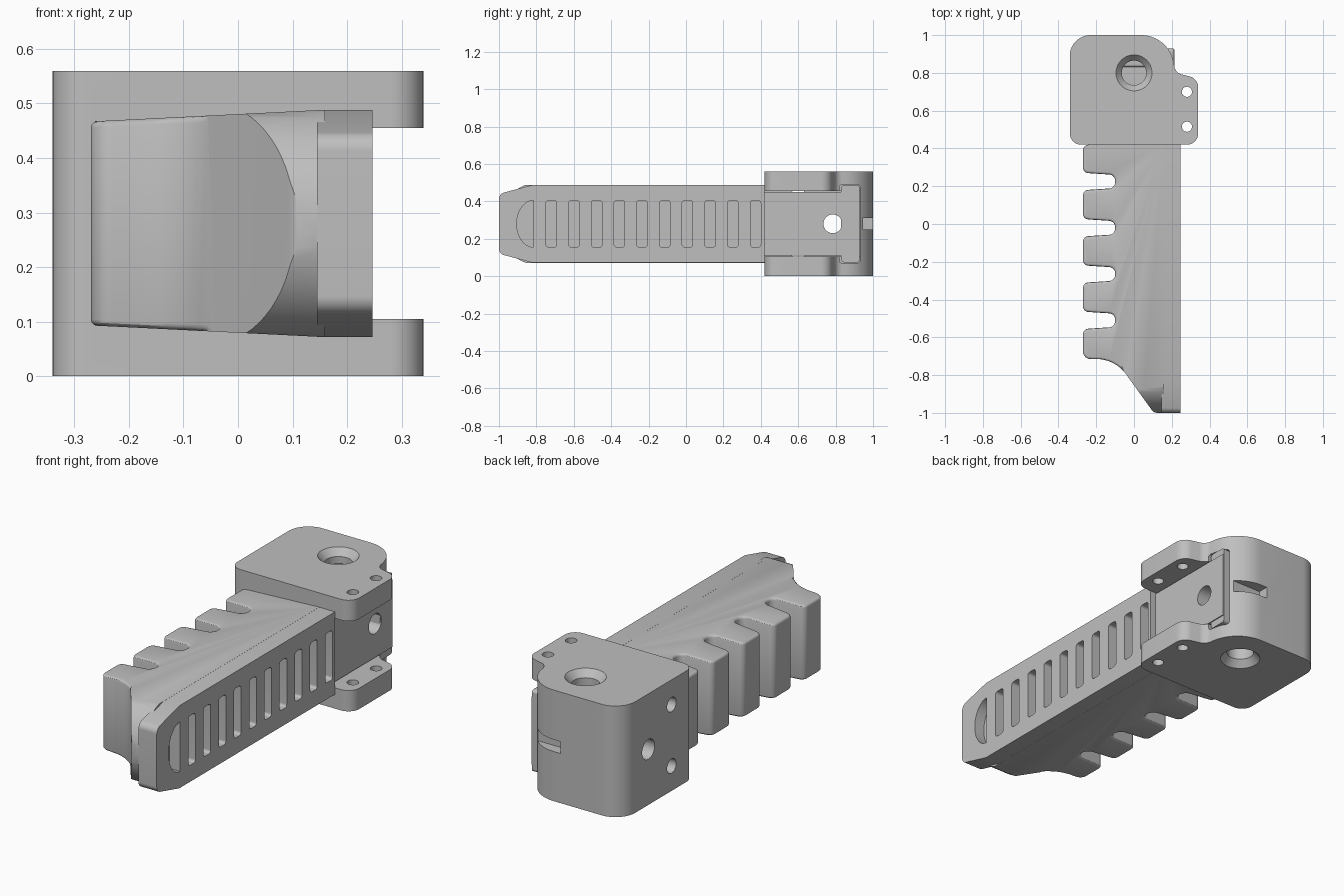
import bpy, bmesh, math
from mathutils import Vector

cube = bpy.data.objects.get("Cube")
if cube:
    bpy.data.objects.remove(cube, do_unlink=True)

MID = 0.28  # height of the symmetry plane

grey = bpy.data.materials.new("plain_grey")
grey.use_nodes = True
grey.diffuse_color = (0.52, 0.52, 0.52, 1)
grey.node_tree.nodes["Principled BSDF"].inputs["Base Color"].default_value = (0.52, 0.52, 0.52, 1)


def rounded(corners, seg=8):
    """Outline from (a, b, radius) corners, each replaced by an arc."""
    out = []
    n = len(corners)
    for i, (a, b, r) in enumerate(corners):
        p = Vector((a, b))
        if r == 0:
            out.append(p)
            continue
        u = (Vector(corners[i - 1][:2]) - p).normalized()
        v = (Vector(corners[(i + 1) % n][:2]) - p).normalized()
        half = u.angle(v) / 2
        centre = p + (u + v).normalized() * r / math.sin(half)
        start = p + u * r / math.tan(half) - centre
        end = p + v * r / math.tan(half) - centre
        for k in range(seg + 1):
            out.append(centre + start.lerp(end, k / seg).normalized() * r)
    return out


def circle(a, b, r, n=40):
    return [Vector((a + r * math.cos(2 * math.pi * k / n),
                    b + r * math.sin(2 * math.pi * k / n))) for k in range(n)]


def rect(a0, a1, b0, b1, r=0.0):
    return rounded([(a0, b0, r), (a1, b0, r), (a1, b1, r), (a0, b1, r)])


def prism(name, outline, axis, lo, hi, end_scale=None):
    """Extrude an outline along x (outline in y, z) or z (outline in x, y)."""
    bm = bmesh.new()
    centre = sum(outline, Vector((0, 0))) / len(outline)
    rings = []
    for h, s in ((lo, 1), (hi, end_scale or 1)):
        ring = []
        for p in outline:
            q = centre + (p - centre) * s
            ring.append(bm.verts.new((h, q.x, q.y) if axis == 'x' else (q.x, q.y, h)))
        rings.append(ring)
        bm.faces.new(ring)
    for i in range(len(outline)):
        bm.faces.new((rings[0][i - 1], rings[0][i], rings[1][i], rings[1][i - 1]))
    bmesh.ops.recalc_face_normals(bm, faces=bm.faces)
    mesh = bpy.data.meshes.new(name)
    bm.to_mesh(mesh)
    bm.free()
    mesh.materials.append(grey)
    obj = bpy.data.objects.new(name, mesh)
    bpy.context.collection.objects.link(obj)
    return obj


def activate(obj):
    bpy.ops.object.select_all(action='DESELECT')
    obj.select_set(True)
    bpy.context.view_layer.objects.active = obj


def carve(obj, cutters, operation='DIFFERENCE'):
    for c in cutters:
        mod = obj.modifiers.new("carve", 'BOOLEAN')
        mod.operation, mod.solver, mod.object = operation, 'EXACT', c
        activate(obj)
        bpy.ops.object.modifier_apply(modifier=mod.name)
        bpy.data.objects.remove(c, do_unlink=True)


def cutter(outline, axis, lo, hi, end_scale=None):
    obj = prism("cutter", outline, axis, lo, hi, end_scale)
    obj.hide_render = True
    return obj


# Grip body: toothed outline with four finger grooves and a sloping butt
corners = [(0.16, 0.42, 0), (-0.27, 0.42, 0.03)]
for i in range(4):
    c = 0.225 - 0.245 * i
    corners += [(-0.27, c + 0.046, 0.03), (-0.10, c + 0.035, 0.033),
                (-0.10, c - 0.035, 0.033), (-0.27, c - 0.046, 0.03)]
corners += [(-0.27, -0.715, 0.04), (-0.10, -0.715, 0.19), (0.105, -1.0, 0.04), (0.16, -1.0, 0)]
body = prism("grip_body", rounded(corners), 'z', MID - 0.2, MID + 0.2)

# Soften the grip side rims, then taper the thickness toward the teeth
bm = bmesh.new()
bm.from_mesh(body.data)
rims = [e for e in bm.edges
        if abs(e.verts[0].co.z - e.verts[1].co.z) < 0.001
        and all(v.co.x < -0.05 and v.co.y < 0.41 for v in e.verts)]
bmesh.ops.bevel(bm, geom=rims, offset=0.012, segments=3, profile=0.5,
                affect='EDGES', clamp_overlap=False)
for v in bm.verts:
    half = 0.187 + (v.co.x + 0.27) * 0.05
    v.co.z = MID + (v.co.z - MID) * half / 0.2
bm.to_mesh(body.data)
bm.free()

# Round off the butt of the body behind the back strap
end = [Vector((0.6, MID - 0.22)), Vector((0.6, MID + 0.22))]
for k in range(33):
    a = math.pi / 2 + math.pi * k / 32
    end.append(Vector((-0.79 + 0.21 * math.cos(a), MID + 0.22 * math.sin(a))))
carve(body, [cutter(end, 'x', -0.5, 0.5)], 'INTERSECT')

# Back strap with chamfered tip and a row of slots
strap = prism("back_strap", rounded([
    (0.42, MID - 0.208, 0), (0.42, MID + 0.208, 0), (-0.82, MID + 0.208, 0),
    (-1.0, MID + 0.16, 0.035), (-1.0, MID - 0.16, 0.035), (-0.82, MID - 0.208, 0)]),
    'x', 0.145, 0.247)
slots = []
for i in range(10):
    y = -0.72 + 0.1213 * i
    slots.append(cutter(rect(y - 0.028, y + 0.028, MID - 0.125, MID + 0.125, 0.014), 'x', 0.19, 0.3))
half_round = [Vector((-0.815 - 0.09 * math.sin(math.pi * k / 24),
                      MID + 0.125 * math.cos(math.pi * k / 24))) for k in range(25)]
slots.append(cutter(half_round, 'x', 0.19, 0.3))
carve(strap, slots)

# Tongue that enters the housing, with its cross hole
tongue = prism("tongue", rect(0.40, 0.925, MID - 0.17, MID + 0.17), 'x', -0.235, 0.215)
carve(tongue, [cutter(circle(0.785, MID, 0.05), 'x', -0.5, 0.5)])

# Wider tab at the end of the tongue
tab = prism("tongue_tab", rect(0.83, 0.928, MID - 0.206, MID + 0.206, 0.015), 'x', -0.065, 0.21)

# Hinge housing: rounded outline, open on one side
housing = prism("hinge_housing", rounded([
    (-0.34, 0.42, 0.06), (0.34, 0.42, 0.06), (0.34, 0.77, 0.06),
    (0.22, 0.80, 0.05), (0.185, 1.0, 0.175), (-0.34, 1.0, 0.11)], 12), 'z', 0, 2 * MID)
cuts = [
    cutter(rect(0.3, 0.93, MID - 0.175, MID + 0.175), 'x', -0.24, 0.6),
    cutter(rect(0.82, 0.93, MID - 0.21, MID + 0.21, 0.015), 'x', -0.07, 0.6),
    cutter(rect(0.0, 0.4, 0.945, 1.1), 'z', MID - 0.03, MID + 0.03),
    cutter(circle(0.785, MID, 0.05), 'x', -0.6, 0.0),
]
# Fixing holes in the closed side wall
for s in (-1, 1):
    cuts.append(cutter(circle(0.60, MID + s * 0.155, 0.036), 'x', -0.6, -0.24))
# Pin holes through both cheeks
for y in (0.515, 0.70):
    cuts.append(cutter(circle(0.28, y, 0.027, 24), 'z', -0.2, 0.8))
# Countersunk pivot holes above and below
cuts.append(cutter(circle(0, 0.80, 0.065), 'z', -0.2, 0.8))
for s in (-1, 1):
    cuts.append(cutter(circle(0, 0.80, 0.098), 'z', MID + s * 0.283, MID + s * 0.245, 0.66))
carve(housing, cuts)

for part in (body, strap, tongue, tab, housing):
    activate(part)
    bpy.ops.object.shade_smooth_by_angle(angle=math.radians(30))
